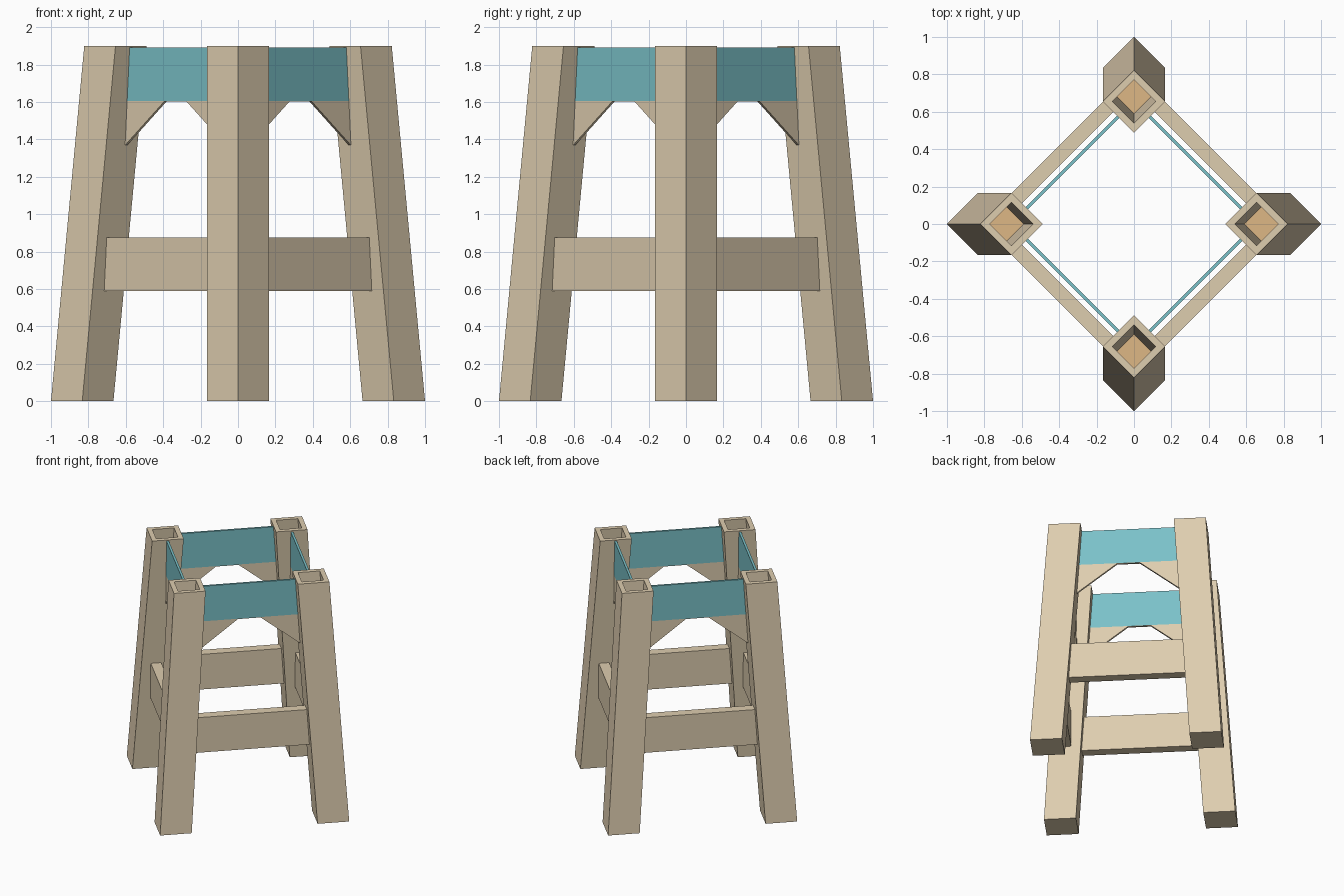
import bpy, bmesh, math
from mathutils import Matrix, Vector

cube = bpy.data.objects.get("Cube")
if cube:
    bpy.data.objects.remove(cube)


def material(name, rgb):
    # 8-bit display colour converted to linear
    lin = [((c / 255 + 0.055) / 1.055) ** 2.4 for c in rgb] + [1.0]
    m = bpy.data.materials.new(name)
    m.use_nodes = True
    m.diffuse_color = lin
    bsdf = m.node_tree.nodes["Principled BSDF"]
    bsdf.inputs["Base Color"].default_value = lin
    bsdf.inputs["Roughness"].default_value = 0.8
    return m


WOOD = material("pale wood", (222, 205, 175))
TEAL = material("teal paint", (122, 193, 200))
TAN = material("warm tan", (222, 183, 133))

HEIGHT, HALF, HOLE, FLOOR = 1.9, 0.167, 0.115, 1.37
names = ["right_back", "left_back", "left_front", "right_front"]
sides = ["left", "back", "right", "front"]


def leg_centre(z):
    return 0.833 - 0.0937 * z


def face_half(z):
    # half the span between neighbouring legs, measured along x
    return (leg_centre(z) - HALF) / 2 + 0.008


def finish(bm, name, mats, quarter):
    bmesh.ops.recalc_face_normals(bm, faces=bm.faces)
    bm.transform(Matrix.Rotation(quarter * math.pi / 2, 4, "Z"))
    me = bpy.data.meshes.new(name)
    bm.to_mesh(me)
    bm.free()
    for m in mats:
        me.materials.append(m)
    ob = bpy.data.objects.new(name, me)
    bpy.context.collection.objects.link(ob)
    return ob


def ring(bm, z, r):
    c = leg_centre(z)
    return [bm.verts.new((c + r * x, r * y, z))
            for x, y in ((1, 0), (0, 1), (-1, 0), (0, -1))]


# Splayed square leg with an open socket in its top
def leg(quarter):
    bm = bmesh.new()
    loops = [ring(bm, 0, HALF), ring(bm, HEIGHT, HALF),
             ring(bm, HEIGHT, HOLE), ring(bm, FLOOR, HOLE)]
    for a, b in zip(loops, loops[1:]):
        for i in range(4):
            j = (i + 1) % 4
            bm.faces.new((a[i], a[j], b[j], b[i]))
    bm.faces.new(loops[0][::-1])
    floor = bm.faces.new(loops[-1])
    floor.material_index = 1
    finish(bm, sides[quarter] + "_leg", [WOOD, TAN], quarter)


# Board between two legs: profile of (offset, z), lying between x + y = inner and outer
def board(name, profile, outer, inner, quarter, split=None):
    bm = bmesh.new()
    rows = [[bm.verts.new((c / 2 + t, c / 2 - t, z)) for t, z in profile]
            for c in (outer, inner)]
    bm.faces.new(rows[0])
    bm.faces.new(rows[1][::-1])
    n = len(profile)
    for i in range(n):
        j = (i + 1) % n
        bm.faces.new((rows[0][i], rows[0][j], rows[1][j], rows[1][i]))
    if split:
        bmesh.ops.bisect_plane(bm, geom=bm.verts[:] + bm.edges[:] + bm.faces[:],
                               plane_co=Vector((0, 0, split)), plane_no=Vector((0, 0, 1)))
        for f in bm.faces:
            f.material_index = int(f.calc_center_median().z > split + 0.002)
    finish(bm, name, [WOOD, TEAL], quarter)


def mirrored(half):
    return half + [(-t, z) for t, z in reversed(half)]


rail = mirrored([(face_half(0.59), 0.59), (face_half(0.875), 0.875)])
panel = mirrored([(0.06, 1.602), (face_half(1.37), 1.36), (face_half(1.89), 1.89)])

for q in range(4):
    leg(q)
    board(names[q - 3] + "_rail", rail, 0.82, 0.71, q)
    # Painted apron with wooden corner braces below the paint line
    board(names[q - 3] + "_apron", panel, 0.67, 0.645, q, split=1.605)
